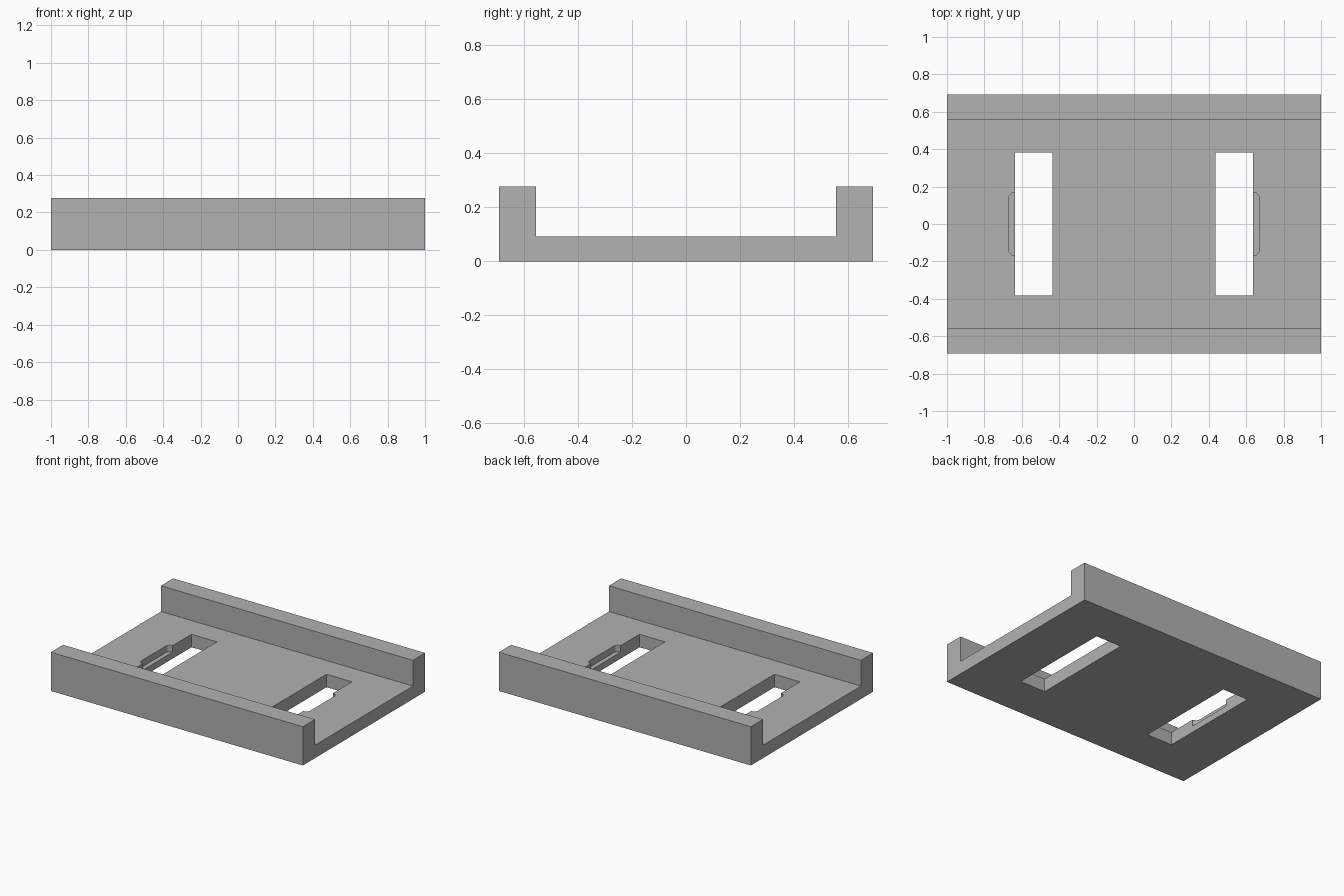
import bpy
import bmesh
import math

default = bpy.data.objects.get("Cube")
if default:
    bpy.data.objects.remove(default, do_unlink=True)

grey = bpy.data.materials.new("plain_grey")
grey.use_nodes = True
colour = (0.445, 0.445, 0.445, 1)
grey.diffuse_color = colour
grey.node_tree.nodes["Principled BSDF"].inputs["Base Color"].default_value = colour


def prism(name, points, offset):
    """Extrude a closed outline of 3D points along an offset."""
    bm = bmesh.new()
    face = bm.faces.new([bm.verts.new(p) for p in points])
    result = bmesh.ops.extrude_face_region(bm, geom=[face])
    moved = [v for v in result["geom"] if isinstance(v, bmesh.types.BMVert)]
    bmesh.ops.translate(bm, verts=moved, vec=offset)
    bmesh.ops.recalc_face_normals(bm, faces=bm.faces)
    mesh = bpy.data.meshes.new(name)
    bm.to_mesh(mesh)
    bm.free()
    mesh.materials.append(grey)
    obj = bpy.data.objects.new(name, mesh)
    bpy.context.collection.objects.link(obj)
    return obj


# Channel-shaped tray: floor with a raised rail along front and back
HALF_DEPTH, RAIL_INNER, HEIGHT, FLOOR = 0.693, 0.555, 0.278, 0.093
half = [(HALF_DEPTH, 0), (HALF_DEPTH, HEIGHT), (RAIL_INNER, HEIGHT), (RAIL_INNER, FLOOR)]
profile = half + [(-y, z) for y, z in reversed(half)]
tray = prism("channel_tray", [(-1, y, z) for y, z in profile], (2, 0, 0))

# Rounded outer edge of the shallow notch beside each slot
OUTER, NOTCH_Y, RADIUS = 0.67, 0.17, 0.035
arc = []
for i in range(9):
    a = math.radians(90 * i / 8)
    arc.append((OUTER - RADIUS + RADIUS * math.cos(a), NOTCH_Y - RADIUS + RADIUS * math.sin(a)))
notch = [(0.55, -NOTCH_Y)] + [(x, -y) for x, y in reversed(arc)] + arc + [(0.55, NOTCH_Y)]
slot = [(0.435, -0.382), (0.637, -0.382), (0.637, 0.382), (0.435, 0.382)]

# Cut a through slot and its half-depth notch on both sides
cutters = []
for side, label in ((1, "left"), (-1, "right")):
    for part, outline, bottom in (("slot", slot, -0.1), ("notch", notch, 0.046)):
        cutter = prism(f"{label}_{part}_cutter",
                       [(side * x, y, bottom) for x, y in outline], (0, 0, 0.3))
        cutter.hide_render = True
        cutters.append(cutter)
        cut = tray.modifiers.new(cutter.name, 'BOOLEAN')
        cut.operation = 'DIFFERENCE'
        cut.solver = 'EXACT'
        cut.object = cutter

# Bake the cuts and remove the helpers
bpy.context.view_layer.update()
graph = bpy.context.evaluated_depsgraph_get()
tray.data = bpy.data.meshes.new_from_object(tray.evaluated_get(graph))
tray.modifiers.clear()
for cutter in cutters:
    bpy.data.objects.remove(cutter, do_unlink=True)

# Smooth the small notch corners, keep every other edge sharp
bpy.ops.object.select_all(action='DESELECT')
tray.select_set(True)
bpy.context.view_layer.objects.active = tray
bpy.ops.object.shade_smooth_by_angle(angle=math.radians(30))
